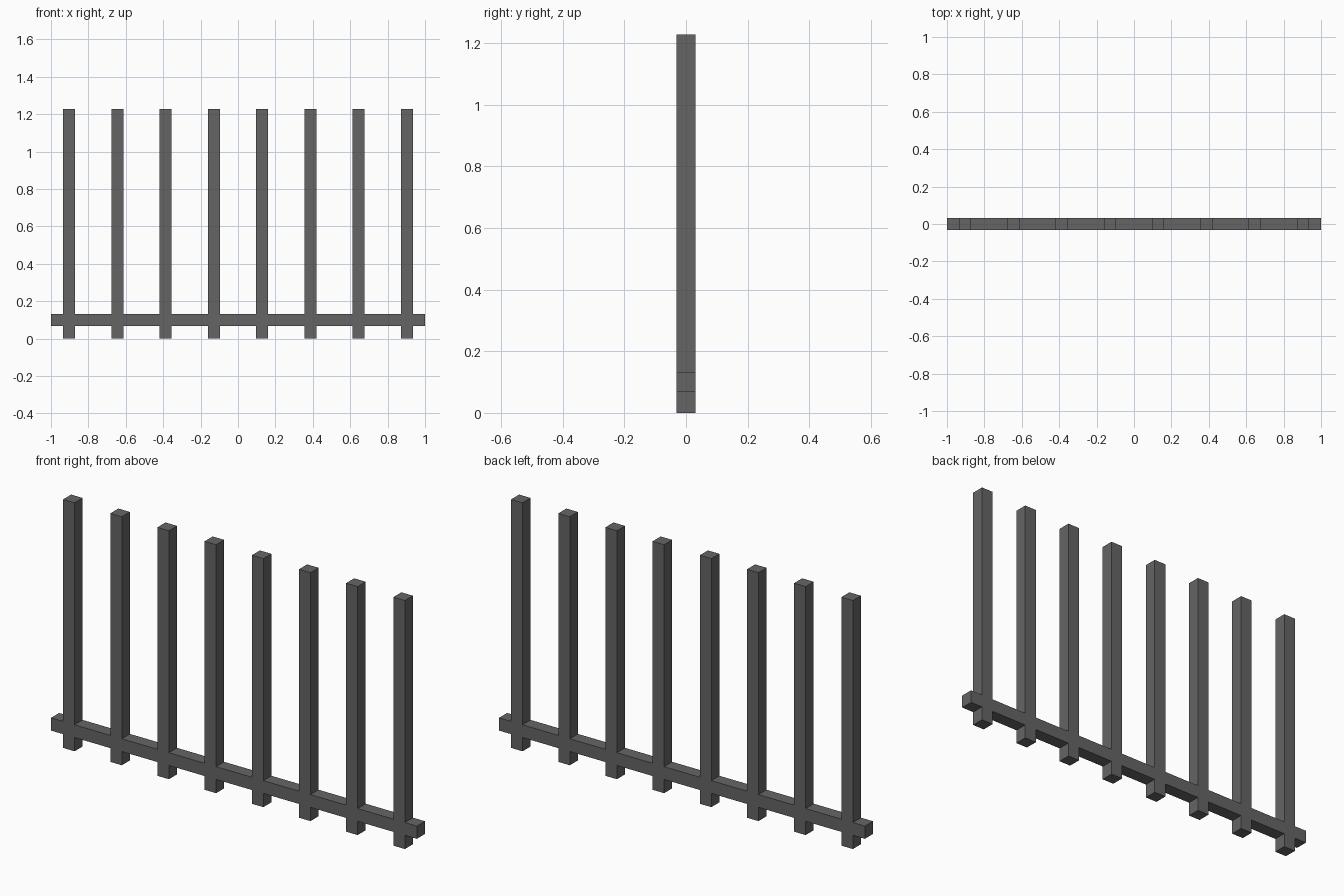
import bpy, bmesh

if "Cube" in bpy.data.objects:
    bpy.data.objects.remove(bpy.data.objects["Cube"])

BAR = 0.063          # square bar thickness
HEIGHT = 1.228       # post height
RAIL_Z = (0.068, 0.131)
POSTS = 8
OUTER = 0.903        # centre of the outermost posts

mat = bpy.data.materials.new("dark grey metal")
mat.diffuse_color = (0.13, 0.13, 0.13, 1)
mat.use_nodes = True
mat.node_tree.nodes["Principled BSDF"].inputs["Base Color"].default_value = mat.diffuse_color

# Column and row lines of the silhouette: posts are the odd columns, the rail the middle row
xs = [-1.0]
for i in range(POSTS):
    cx = -OUTER + 2 * OUTER * i / (POSTS - 1)
    xs += [cx - BAR / 2, cx + BAR / 2]
xs.append(1.0)
zs = [0.0, *RAIL_Z, HEIGHT]

bm = bmesh.new()
grid = [[bm.verts.new((x, -BAR / 2, z)) for z in zs] for x in xs]
for i in range(len(xs) - 1):
    for j in range(3):
        if i % 2 == 1 or j == 1:
            bm.faces.new((grid[i][j], grid[i + 1][j], grid[i + 1][j + 1], grid[i][j + 1]))
bmesh.ops.delete(bm, geom=[v for v in bm.verts if not v.link_faces], context='VERTS')

# Give the flush posts and rail their depth
ext = bmesh.ops.extrude_face_region(bm, geom=bm.faces[:], use_keep_orig=True)
bmesh.ops.translate(bm, vec=(0, BAR, 0),
                    verts=[g for g in ext["geom"] if isinstance(g, bmesh.types.BMVert)])
bmesh.ops.recalc_face_normals(bm, faces=bm.faces[:])

mesh = bpy.data.meshes.new("fence_posts_and_rail")
bm.to_mesh(mesh)
bm.free()
mesh.materials.append(mat)
bpy.context.collection.objects.link(bpy.data.objects.new("fence_posts_and_rail", mesh))
